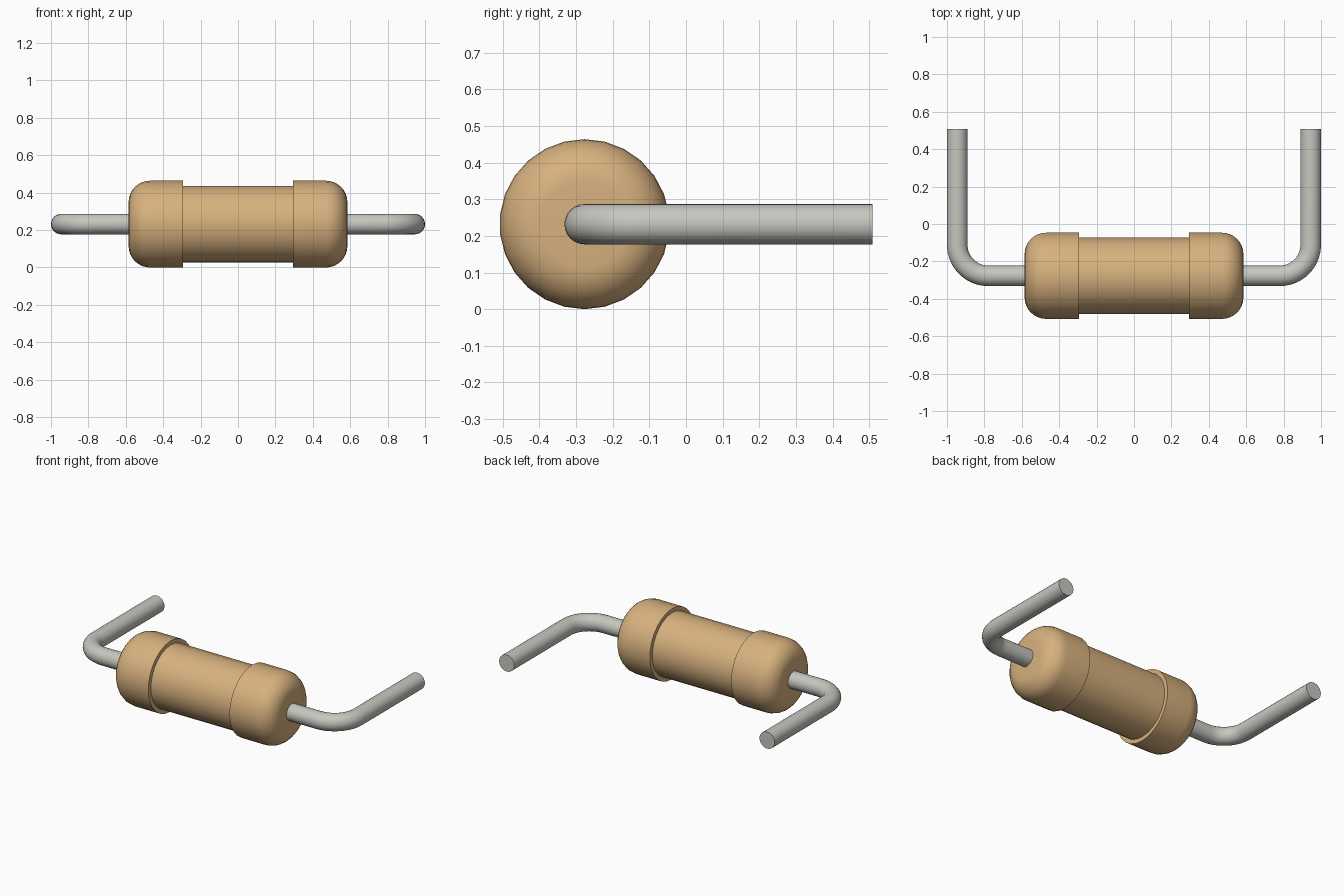
import bpy, bmesh, math
from mathutils import Vector, Matrix

if "Cube" in bpy.data.objects:
    bpy.data.objects.remove(bpy.data.objects["Cube"])

AXIS_Y, AXIS_Z = -0.277, 0.232
R_CAP, R_MID, R_WIRE = 0.232, 0.205, 0.055
SIDES = 26


def finish(name, bm, color):
    bmesh.ops.recalc_face_normals(bm, faces=bm.faces)
    mesh = bpy.data.meshes.new(name)
    bm.to_mesh(mesh)
    bm.free()
    obj = bpy.data.objects.new(name, mesh)
    bpy.context.collection.objects.link(obj)
    mat = bpy.data.materials.new(name + "_color")
    mat.diffuse_color = color
    mat.use_nodes = True
    mat.node_tree.nodes["Principled BSDF"].inputs["Base Color"].default_value = mat.diffuse_color
    mesh.materials.append(mat)
    bpy.ops.object.select_all(action='DESELECT')
    obj.select_set(True)
    bpy.context.view_layer.objects.active = obj
    bpy.ops.object.shade_smooth_by_angle(angle=math.radians(35))
    return obj


def skin(bm, rings):
    """Join rings of points into a capped tube."""
    rings = [[bm.verts.new(p) for p in ring] for ring in rings]
    for a, b in zip(rings, rings[1:]):
        for i in range(len(a)):
            j = (i + 1) % len(a)
            bm.faces.new((a[i], a[j], b[j], b[i]))
    bm.faces.new(rings[0])
    bm.faces.new(rings[-1])


def circle(center, side, radius, n):
    """Ring spanned by the vertical and a horizontal side direction."""
    up = Vector((0, 0, 1))
    return [center + radius * (math.cos(t) * up + math.sin(t) * side)
            for t in (2 * math.pi * i / n for i in range(n))]


# Body: waisted barrel with rounded end caps, turned around the x axis
fillet = 0.115
half = [(0.295, R_MID), (0.295, R_CAP)]
for i in range(9):
    t = math.pi / 2 * i / 8
    half.append((0.585 - fillet + fillet * math.sin(t),
                 R_CAP - fillet + fillet * math.cos(t)))
profile = [(-x, r) for x, r in reversed(half)] + half
bm = bmesh.new()
skin(bm, [circle(Vector((x, AXIS_Y, AXIS_Z)), Vector((0, 1, 0)), r, SIDES)
          for x, r in profile])
finish("resistor_body", bm, (0.68, 0.44, 0.21, 1))

# Leads: straight out of the cap, a quarter bend, then straight back
bend, x_leg = 0.165, 1 - R_WIRE
for side, name in ((1, "right_lead"), (-1, "left_lead")):
    stations = [(0.56, AXIS_Y, 0)]
    for i in range(11):
        t = math.pi / 2 * i / 10
        stations.append((x_leg - bend + bend * math.sin(t),
                         AXIS_Y + bend - bend * math.cos(t), t))
    stations.append((x_leg, 0.509, math.pi / 2))
    bm = bmesh.new()
    skin(bm, [circle(Vector((side * x, y, AXIS_Z)),
                     Vector((-side * math.sin(t), math.cos(t), 0)), R_WIRE, 24)
              for x, y, t in stations])
    finish(name, bm, (0.57, 0.57, 0.53, 1))
